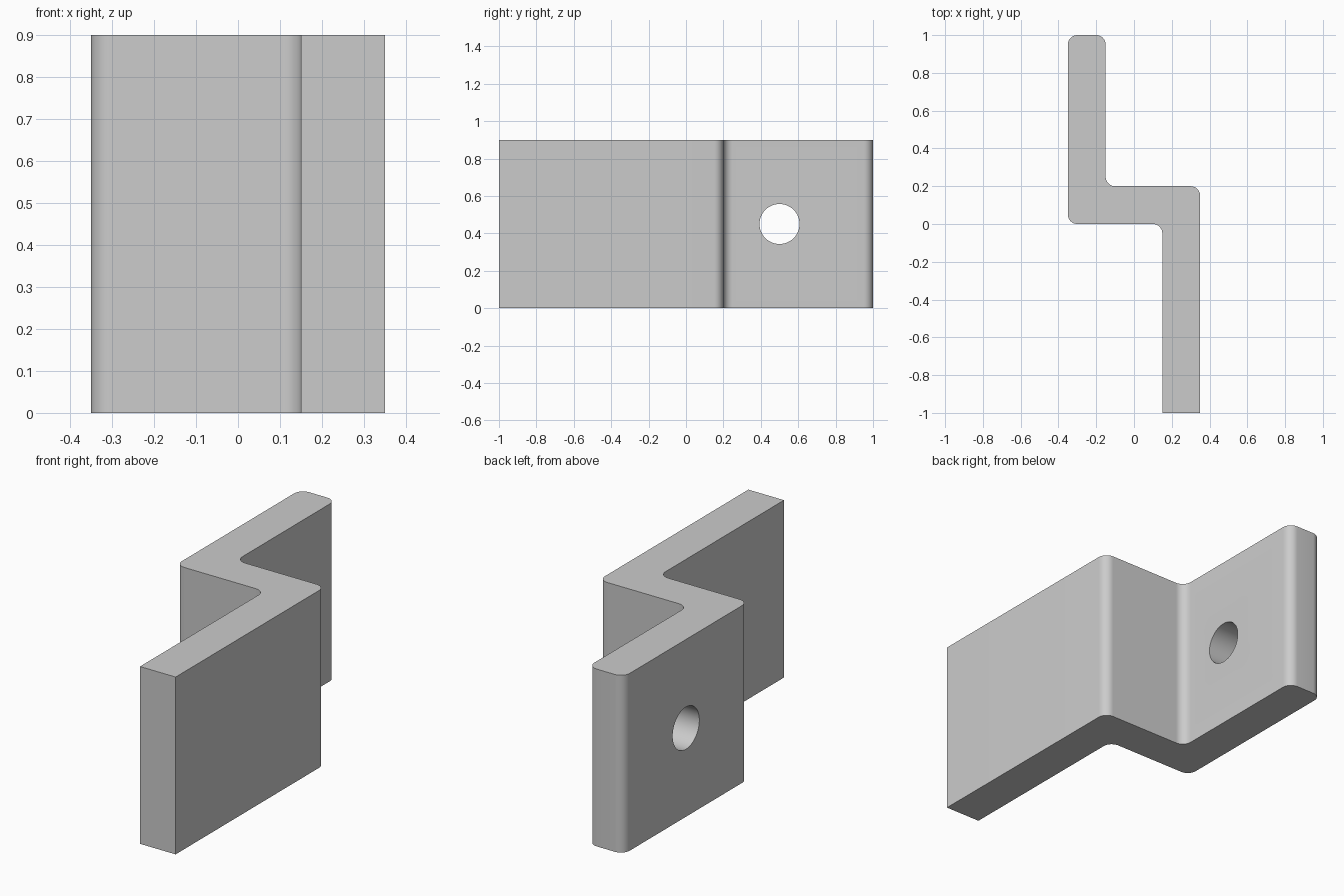
import bpy, bmesh, math
from mathutils import Vector

cube = bpy.data.objects.get("Cube")
if cube:
    bpy.data.objects.remove(cube, do_unlink=True)

HEIGHT, RADIUS, STEPS = 0.9, 0.05, 10

# Material
steel = bpy.data.materials.new("plain grey")
steel.use_nodes = True
grey = (0.6, 0.6, 0.6, 1)
steel.diffuse_color = grey
steel.node_tree.nodes["Principled BSDF"].inputs["Base Color"].default_value = grey


def fillet(before, corner, after):
    """Arc points that round a right-angled corner."""
    c = Vector(corner)
    a = (Vector(before) - c).normalized() * RADIUS
    b = (Vector(after) - c).normalized() * RADIUS
    angles = [math.pi / 2 * i / STEPS for i in range(STEPS + 1)]
    return [c + a * (1 - math.sin(t)) + b * (1 - math.cos(t)) for t in angles]


# Z-shaped outline: half of it, (x, y, rounded)
outline = [(0.15, -1, False), (0.35, -1, False), (0.35, 0.2, True), (-0.15, 0.2, True),
           (-0.15, 1, True), (-0.35, 1, True), (-0.35, 0, True), (0.15, 0, True)]
points = []
for i, (x, y, rounded) in enumerate(outline):
    before, after = outline[i - 1][:2], outline[(i + 1) % len(outline)][:2]
    points += fillet(before, (x, y), after) if rounded else [Vector((x, y))]

# Bracket body: extruded outline
bm = bmesh.new()
base = bm.faces.new([bm.verts.new((p.x, p.y, 0)) for p in points])
top = bmesh.ops.extrude_face_region(bm, geom=[base])
bmesh.ops.translate(bm, vec=(0, 0, HEIGHT),
                    verts=[v for v in top["geom"] if isinstance(v, bmesh.types.BMVert)])
bmesh.ops.recalc_face_normals(bm, faces=bm.faces)
mesh = bpy.data.meshes.new("z_bracket")
bm.to_mesh(mesh)
bm.free()
mesh.materials.append(steel)
bracket = bpy.data.objects.new("z_bracket", mesh)
bpy.context.collection.objects.link(bracket)

# Bolt hole through the rear flange
bpy.ops.mesh.primitive_cylinder_add(vertices=64, radius=0.107, depth=0.5,
                                    location=(-0.25, 0.5, 0.45),
                                    rotation=(0, math.pi / 2, 0))
cutter = bpy.context.object
cutter.name = "hole_cutter"
cutter.data.materials.append(steel)
hole = bracket.modifiers.new("bolt_hole", "BOOLEAN")
hole.object = cutter
hole.operation = "DIFFERENCE"
hole.solver = "EXACT"

# Apply the cut, drop the cutter, smooth the fillets
bpy.ops.object.select_all(action="DESELECT")
bracket.select_set(True)
bpy.context.view_layer.objects.active = bracket
bpy.ops.object.modifier_apply(modifier=hole.name)
bpy.data.objects.remove(cutter, do_unlink=True)
bpy.ops.object.shade_smooth_by_angle(angle=math.radians(30))
